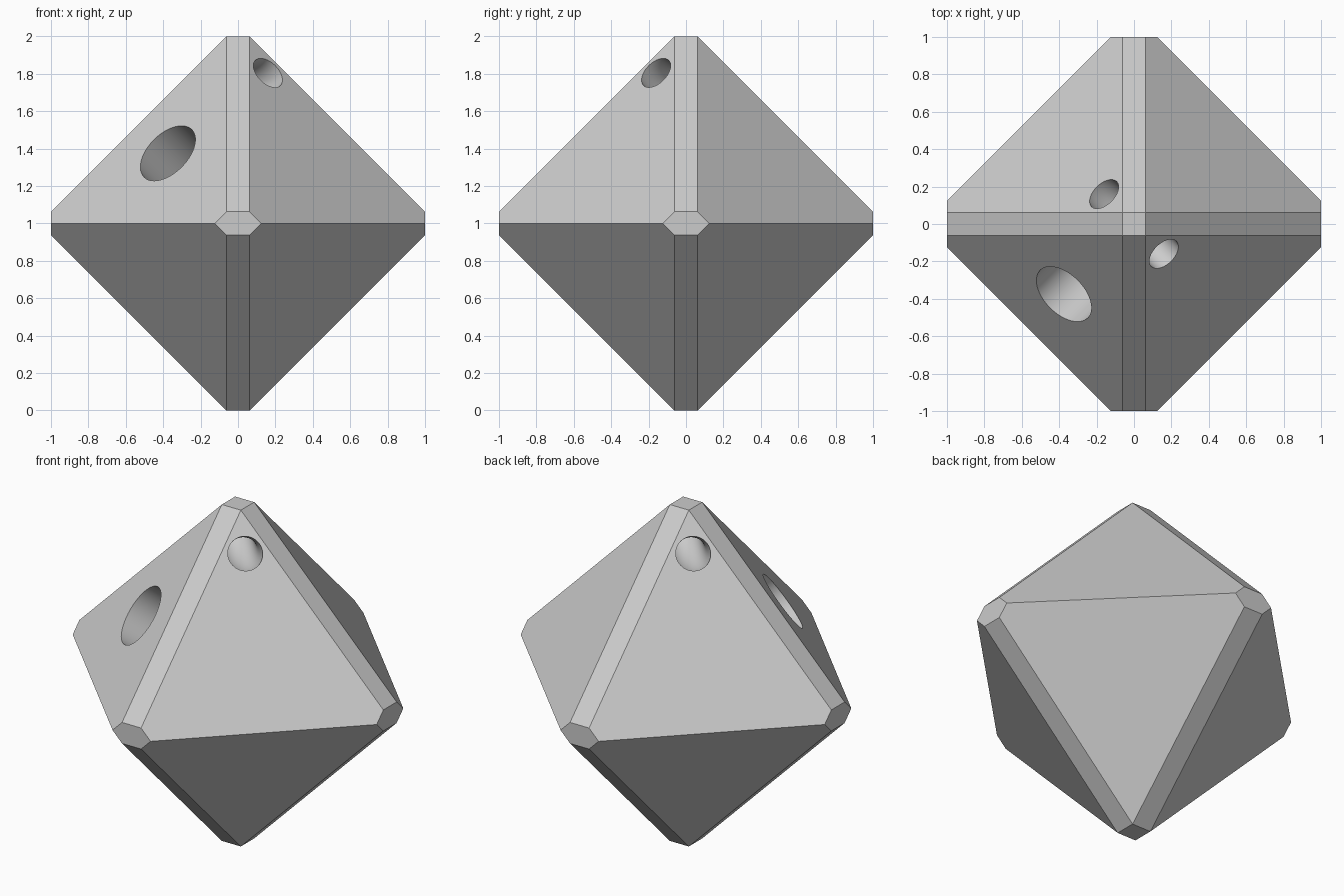
import bpy
import bmesh
from math import radians, sqrt
from mathutils import Vector

cube = bpy.data.objects.get("Cube")
if cube:
    bpy.data.objects.remove(cube, do_unlink=True)

grey = bpy.data.materials.new("light_grey")
grey.use_nodes = True
colour = (0.6, 0.6, 0.6, 1)
grey.diffuse_color = colour
grey.node_tree.nodes["Principled BSDF"].inputs["Base Color"].default_value = colour

C = 0.0625            # half width of the bevels
FACE = 1 + 2 * C      # |x| + |y| + |z| on the large faces
SIGNS = (-1, 1)

# Octahedron body: blunt tips, bevelled upright edges, sharp equator
bm = bmesh.new()
for s in SIGNS:
    for a in SIGNS:
        bm.verts.new((s, a * 2 * C, 0))
        bm.verts.new((a * 2 * C, s, 0))
        for b in SIGNS:
            bm.verts.new((s, a * C, b * C))
            bm.verts.new((a * C, s, b * C))
            bm.verts.new((a * C, b * C, s))
bmesh.ops.convex_hull(bm, input=bm.verts)
bmesh.ops.dissolve_limit(bm, angle_limit=radians(1), verts=bm.verts, edges=bm.edges)
bmesh.ops.recalc_face_normals(bm, faces=bm.faces)
bmesh.ops.translate(bm, verts=bm.verts, vec=(0, 0, 1))
mesh = bpy.data.meshes.new("octahedron_body")
bm.to_mesh(mesh)
bm.free()
body = bpy.data.objects.new("octahedron_body", mesh)
bpy.context.collection.objects.link(body)
mesh.materials.append(grey)


def cut(cutter):
    """Subtract a smooth cutter from the body and discard it."""
    cutter.hide_render = True
    cutter.data.materials.append(grey)
    mod = body.modifiers.new("cut", 'BOOLEAN')
    mod.operation = 'DIFFERENCE'
    mod.solver = 'EXACT'
    mod.object = cutter
    bpy.ops.object.select_all(action='DESELECT')
    body.select_set(True)
    bpy.context.view_layer.objects.active = body
    bpy.ops.object.modifier_apply(modifier=mod.name)
    bpy.data.objects.remove(cutter, do_unlink=True)


# Large round socket, square to the front face on the -x side
normal = Vector((-1, -1, 1)).normalized()
mouth = normal * FACE / sqrt(3) + Vector((0, 0, 1))
depth = 0.6
bpy.ops.mesh.primitive_cylinder_add(
    vertices=64, radius=0.18, depth=2 * depth, location=mouth,
    rotation=normal.to_track_quat('Z', 'Y').to_euler())
cut(bpy.context.object)

# Curved cord tunnel under the top tip, meeting both faces squarely
reach = 0.16 * sqrt(2)
ring = reach * sqrt(3)
bpy.ops.mesh.primitive_torus_add(
    major_radius=ring, minor_radius=0.095, major_segments=96, minor_segments=48,
    location=(0, 0, 1.805 + reach * sqrt(2)),
    rotation=(radians(90), 0, radians(-45)))
cut(bpy.context.object)

bpy.ops.object.shade_smooth_by_angle(angle=radians(25))
